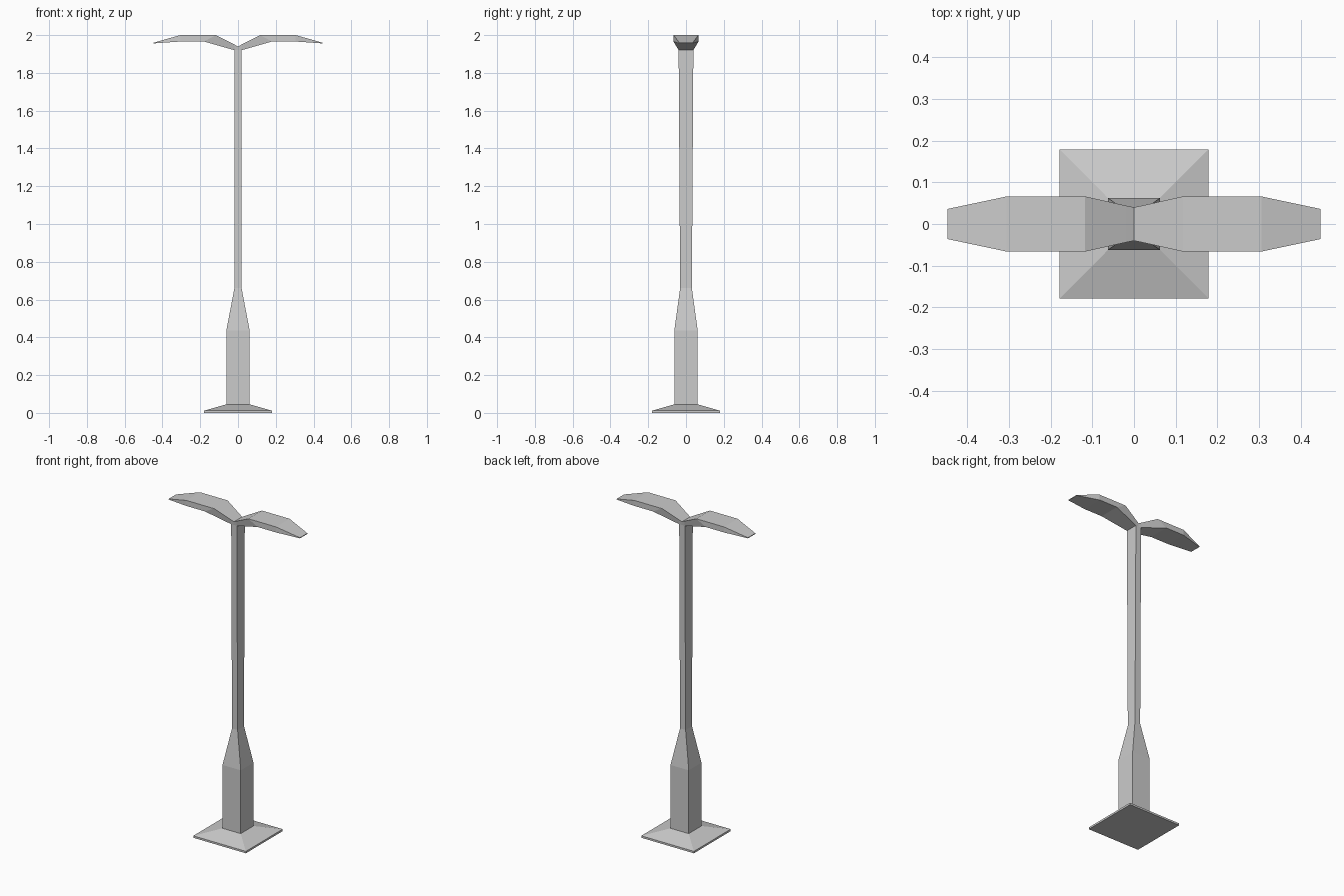
import bpy, bmesh

if "Cube" in bpy.data.objects:
    bpy.data.objects.remove(bpy.data.objects["Cube"])


def loft(name, rings, cap_start=True, cap_end=True):
    """Skin a list of four-point rings into one flat-shaded object."""
    bm = bmesh.new()
    loops = [[bm.verts.new(p) for p in ring] for ring in rings]
    for a, b in zip(loops, loops[1:]):
        for i in range(4):
            j = (i + 1) % 4
            bm.faces.new((a[i], a[j], b[j], b[i]))
    if cap_start:
        bm.faces.new(loops[0][::-1])
    if cap_end:
        bm.faces.new(loops[-1])
    bmesh.ops.recalc_face_normals(bm, faces=bm.faces)
    me = bpy.data.meshes.new(name)
    bm.to_mesh(me)
    bm.free()
    ob = bpy.data.objects.new(name, me)
    bpy.context.collection.objects.link(ob)
    return ob


def rect(hx, hy, z):
    return [(-hx, -hy, z), (hx, -hy, z), (hx, hy, z), (-hx, hy, z)]


def arm_section(xt, zt, ht, xb, zb, hb):
    """Slanted section: top edge and bottom edge, each with a half width."""
    return [(xt, -ht, zt), (xt, ht, zt), (xb, hb, zb), (xb, -hb, zb)]


# Foot plate with sloped top
loft("base_plate", [rect(0.179, 0.179, 0), rect(0.179, 0.179, 0.012),
                    rect(0.062, 0.062, 0.045)], cap_end=False)

# Square pedestal tapering into the slim pole
loft("pole", [rect(0.062, 0.062, 0.045), rect(0.062, 0.062, 0.435),
              rect(0.019, 0.031, 0.66), rect(0.019, 0.039, 1.92)],
     cap_start=False, cap_end=False)

# Lamp arms: one side lofted, the other mirrored
arms = loft("lamp_arms", [
    arm_section(0, 1.94, 0.04, 0, 1.92, 0.039),
    arm_section(0.019, 1.95, 0.044, 0.019, 1.92, 0.039),
    arm_section(0.117, 2.0, 0.066, 0.18, 1.966, 0.066),
    arm_section(0.305, 2.0, 0.066, 0.305, 1.966, 0.066),
    arm_section(0.447, 1.96, 0.036, 0.447, 1.956, 0.036),
], cap_start=False)
mirror = arms.modifiers.new("mirror", 'MIRROR')
mirror.use_axis = (True, False, False)
